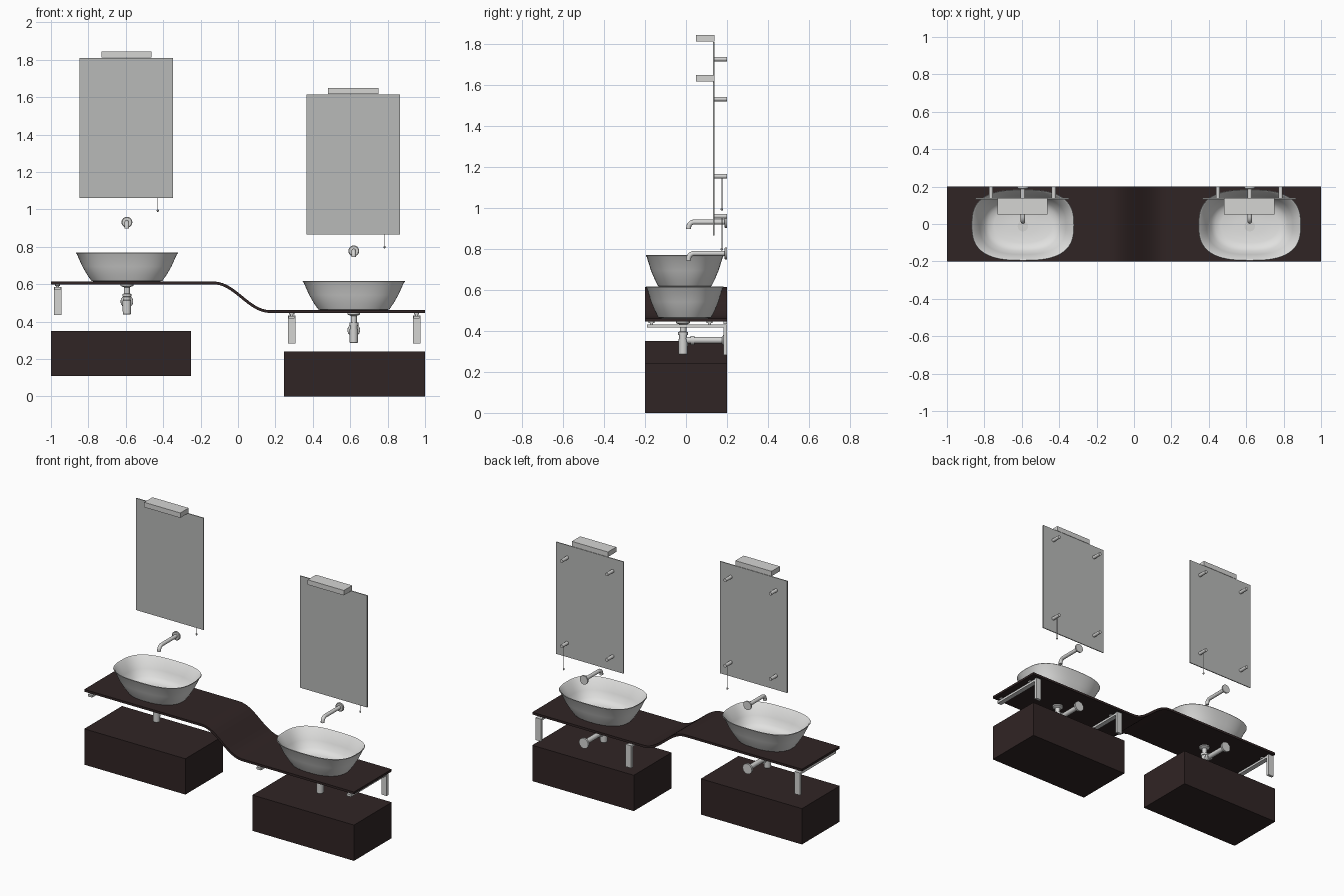
import bpy, bmesh, math
from mathutils import Vector

if "Cube" in bpy.data.objects:
    bpy.data.objects.remove(bpy.data.objects["Cube"])

def mat(name, r, g, b):
    m = bpy.data.materials.new(name)
    m.diffuse_color = (r, g, b, 1)
    m.use_nodes = True
    m.node_tree.nodes["Principled BSDF"].inputs["Base Color"].default_value = m.diffuse_color
    return m

WOOD = mat("dark_wood", 0.03, 0.018, 0.018)
CERAMIC = mat("white_ceramic", 0.75, 0.75, 0.74)
METAL = mat("satin_metal", 0.66, 0.66, 0.65)
GLASS = mat("mirror_glass", 0.48, 0.49, 0.48)

def finish(name, bm, m, smooth=False):
    bmesh.ops.recalc_face_normals(bm, faces=bm.faces)
    me = bpy.data.meshes.new(name)
    bm.to_mesh(me)
    bm.free()
    me.materials.append(m)
    ob = bpy.data.objects.new(name, me)
    bpy.context.collection.objects.link(ob)
    if smooth:
        bpy.ops.object.select_all(action='DESELECT')
        bpy.context.view_layer.objects.active = ob
        ob.select_set(True)
        bpy.ops.object.shade_smooth_by_angle(angle=math.radians(35))
    return ob

def box(name, x0, x1, y0, y1, z0, z1, m):
    bm = bmesh.new()
    bmesh.ops.create_cube(bm, size=1)
    for v in bm.verts:
        v.co = ((x0 + x1) / 2 + v.co.x * (x1 - x0), (y0 + y1) / 2 + v.co.y * (y1 - y0),
                (z0 + z1) / 2 + v.co.z * (z1 - z0))
    return finish(name, bm, m)

def skin(bm, rings, cap0=True, cap1=True):
    vs = [[bm.verts.new(p) for p in r] for r in rings]
    n = len(vs[0])
    for a, b in zip(vs, vs[1:]):
        for i in range(n):
            bm.faces.new((a[i], a[(i + 1) % n], b[(i + 1) % n], b[i]))
    if cap0:
        bm.faces.new(vs[0])
    if cap1:
        bm.faces.new(vs[-1])

def lathe(name, base, axis, profile, m, n=24):
    """Turned part: profile is a list of (distance along axis, radius)."""
    d = Vector(axis).normalized()
    u = d.orthogonal().normalized()
    w = d.cross(u)
    bm = bmesh.new()
    skin(bm, [[Vector(base) + d * t + r * (u * math.cos(2 * math.pi * i / n) + w * math.sin(2 * math.pi * i / n))
               for i in range(n)] for t, r in profile])
    return finish(name, bm, m, True)

def rod(name, base, axis, length, r, m=METAL, n=20):
    return lathe(name, base, axis, [(0, r), (length, r)], m, n)

# counter: one slab that steps down in an S curve
def counter():
    mid, half = 0.02, 0.155
    pts = [(-1, 0.607)]
    for i in range(33):
        t = i / 32
        s = t * t * t * (t * (6 * t - 15) + 10) * 0.4 + t * t * (3 - 2 * t) * 0.6
        pts.append((mid - half + 2 * half * t, 0.607 - 0.153 * s))
    pts.append((1, 0.454))
    top, bot = [], []
    for i, (x, z) in enumerate(pts):
        a, b = pts[max(i - 1, 0)], pts[min(i + 1, len(pts) - 1)]
        t = Vector((b[0] - a[0], 0, b[1] - a[1])).normalized()
        if i in (0, len(pts) - 1):
            t = Vector((1, 0, 0))
        n = Vector((-t.z, 0, t.x)) * 0.0075
        top.append(Vector((x, 0, z)) + n)
        bot.append(Vector((x, 0, z)) - n)
    bm = bmesh.new()
    Y = Vector((0, 0.2, 0))
    skin(bm, [[a - Y, a + Y, b + Y, b - Y] for a, b in zip(top, bot)])
    finish("counter", bm, WOOD, True)

# basin: rounded-oval bowl with thin walls
def basin(side, cx, z):
    def ring(a, b, h, e):
        out = []
        for i in range(72):
            t = 2 * math.pi * i / 72
            c, s = math.cos(t), math.sin(t)
            out.append((cx + a * math.copysign(abs(c) ** (2 / e), c),
                        -0.006 + b * math.copysign(abs(s) ** (2 / e), s), z + h))
        return out
    prof = [(0.175, 0.115, 0, 2.3), (0.19, 0.13, 0.004, 2.35), (0.212, 0.146, 0.035, 2.45),
            (0.238, 0.165, 0.08, 2.6), (0.268, 0.186, 0.147, 2.75), (0.274, 0.19, 0.153, 2.75),
            (0.272, 0.188, 0.156, 2.75), (0.264, 0.181, 0.15, 2.75), (0.23, 0.157, 0.08, 2.6),
            (0.205, 0.138, 0.04, 2.45), (0.185, 0.12, 0.022, 2.35), (0.155, 0.095, 0.014, 2.2),
            (0.08, 0.05, 0.011, 2), (0.03, 0.03, 0.01, 2)]
    bm = bmesh.new()
    skin(bm, [ring(*p) for p in prof])
    finish(side + "_basin", bm, CERAMIC, True)
    rod(side + "_drain_cap", (cx, -0.012, z + 0.008), (0, 0, 1), 0.007, 0.028)

# wall spout: swept tube with a bent end
def faucet(side, cx, z):
    path = [Vector((cx, 0.2, z)), Vector((cx, 0.04, z))]
    path += [Vector((cx, 0.04 - 0.027 * math.sin(a), z - 0.027 + 0.027 * math.cos(a)))
             for a in [math.pi / 2 * i / 8 for i in range(1, 9)]]
    path.append(Vector((cx, 0.013, z - 0.034)))
    rings = []
    for i, p in enumerate(path):
        t = (path[min(i + 1, len(path) - 1)] - path[max(i - 1, 0)]).normalized()
        if i in (0, 1):
            t = Vector((0, -1, 0))
        n = Vector((1, 0, 0)).cross(t)
        rings.append([p + 0.012 * (Vector((math.cos(q), 0, 0)) + n * math.sin(q))
                      for q in [2 * math.pi * k / 20 for k in range(20)]])
    bm = bmesh.new()
    skin(bm, rings)
    finish(side + "_spout", bm, METAL, True)
    lathe(side + "_spout_flange", (cx, 0.2, z), (0, -1, 0), [(0, 0.029), (0.009, 0.029), (0.012, 0.025)], METAL)

# drain trap under the counter
def trap(side, cx, z):
    y = -0.014
    lathe(side + "_trap_body", (cx, y, z), (0, 0, -1),
          [(0, 0.034), (0.008, 0.034), (0.016, 0.016), (0.05, 0.016), (0.051, 0.024), (0.066, 0.024),
           (0.067, 0.019), (0.085, 0.019), (0.086, 0.023), (0.158, 0.022), (0.162, 0.019)], METAL)
    lathe(side + "_trap_pipe", (cx, y, z - 0.092), (0, 1, 0),
          [(0, 0.016), (0.035, 0.016), (0.036, 0.022), (0.055, 0.022), (0.056, 0.016),
           (0.19, 0.016), (0.2, 0.033), (0.214, 0.034)], METAL)

# mirror with standoffs, lamp and pull cord
def mirror(side, cx, z):
    box(side + "_mirror", cx - 0.25, cx + 0.25, 0.132, 0.138, z, z + 0.75, GLASS)
    box(side + "_lamp", cx - 0.134, cx + 0.134, 0.05, 0.138, z + 0.752, z + 0.785, METAL)
    for sx in (-1, 1):
        for h in (0.095, 0.667):
            rod(side + "_standoff", (cx + sx * 0.168, 0.138, z + h), (0, 1, 0), 0.062, 0.011)
    x = cx + 0.168
    rod(side + "_pull_cord", (x, 0.175, z + 0.09), (0, 0, -1), 0.155, 0.002, n=8)
    lathe(side + "_cord_knob", (x, 0.175, z - 0.06), (0, 0, -1),
          [(0, 0.003), (0.004, 0.006), (0.009, 0.006), (0.013, 0.003)], METAL, 12)

# L-shaped wall bracket with spacer studs
def bracket(cx, z):
    box("bracket_upright", cx - 0.02, cx + 0.02, 0.182, 0.2, z - 0.165, z - 0.015, METAL)
    box("bracket_arm", cx - 0.016, cx + 0.016, -0.19, 0.19, z - 0.031, z - 0.016, METAL)
    for y in (-0.168, 0.115):
        lathe("bracket_stud", (cx, y, z - 0.017), (0, 0, 1),
              [(0, 0.008), (0.008, 0.008), (0.009, 0.014), (0.017, 0.014)], METAL, 16)

counter()
for side, cx, top, mz in (("left", -0.594, 0.6145, 1.06), ("right", 0.619, 0.4615, 0.865)):
    basin(side, cx, top)
    faucet(side, cx, top + 0.317)
    trap(side, cx, top - 0.015)
    mirror(side, cx - 0.003, mz)
for x, z in ((-0.965, 0.6), (0.287, 0.447), (0.955, 0.447)):
    bracket(x, z)

# drawer cabinets
box("left_cabinet", -1, -0.25, -0.2, 0.2, 0.11, 0.35, WOOD)
box("right_cabinet", 0.247, 1, -0.2, 0.2, 0, 0.24, WOOD)
